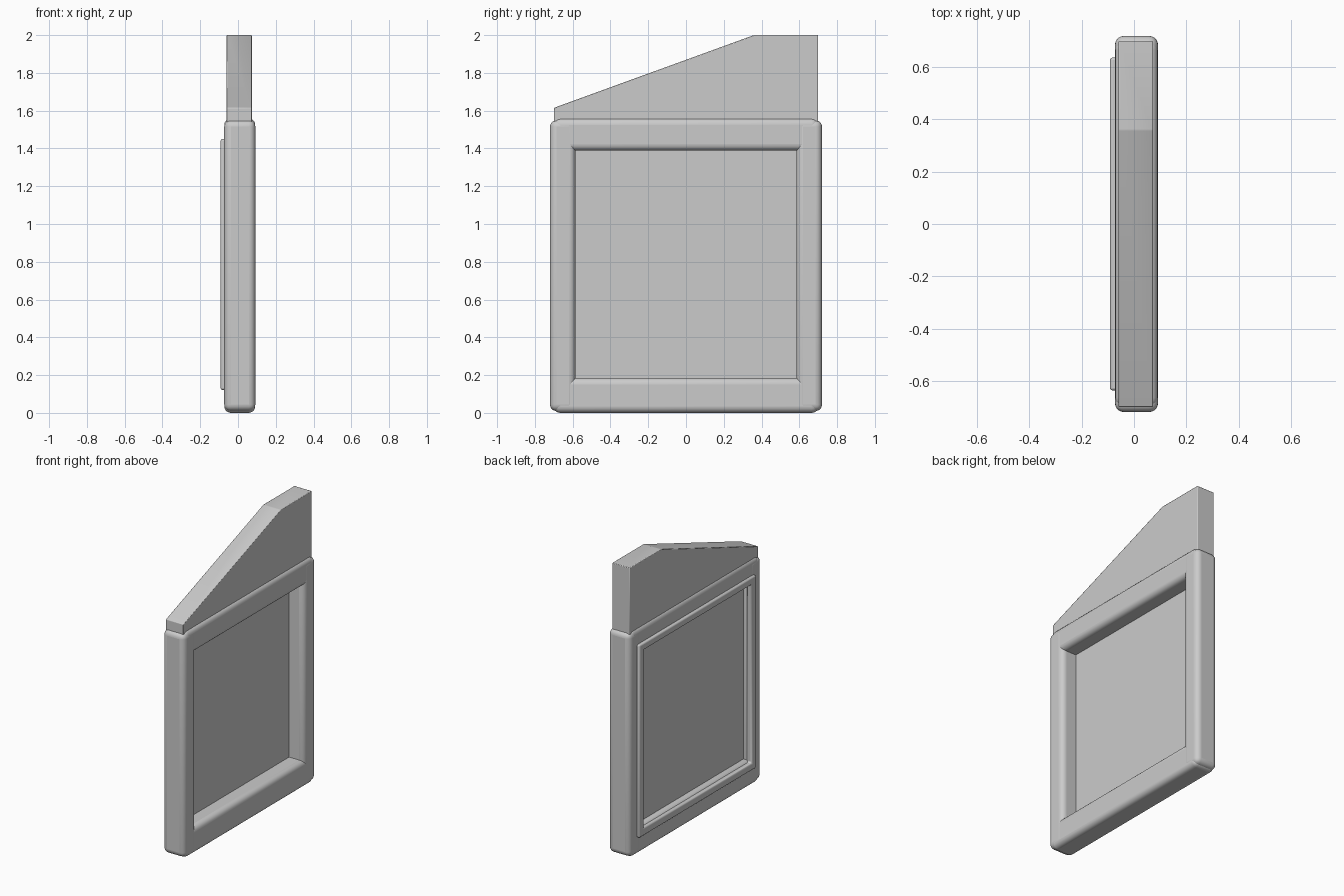
import bpy, bmesh, math
from mathutils import Vector

if "Cube" in bpy.data.objects:
    bpy.data.objects.remove(bpy.data.objects["Cube"])


def finish(name, bm, bevel, segments):
    bmesh.ops.recalc_face_normals(bm, faces=bm.faces)
    mesh = bpy.data.meshes.new(name)
    bm.to_mesh(mesh)
    bm.free()
    ob = bpy.data.objects.new(name, mesh)
    bpy.context.collection.objects.link(ob)
    if bevel:
        mod = ob.modifiers.new("rounding", 'BEVEL')
        mod.width, mod.segments = bevel, segments
        mod.limit_method, mod.angle_limit = 'ANGLE', math.radians(15)
    bpy.ops.object.select_all(action='DESELECT')
    ob.select_set(True)
    bpy.context.view_layer.objects.active = ob
    bpy.ops.object.shade_smooth_by_angle(angle=math.radians(35))
    return ob


def box(name, lo, hi, bevel=0.0, segments=5):
    lo, hi = Vector(lo), Vector(hi)
    bm = bmesh.new()
    bmesh.ops.create_cube(bm, size=1)
    for v in bm.verts:
        v.co = (lo + hi) / 2 + Vector(a * b for a, b in zip(v.co, hi - lo))
    return finish(name, bm, bevel, segments)


# Rounded outer frame: two upright stiles and two rails
for side, s in (("front", -1), ("back", 1)):
    y0, y1 = sorted((s * 0.585, s * 0.72))
    box(side + "_stile", (-0.073, y0, 0.01), (0.092, y1, 1.55), 0.035)
for name, z0, z1 in (("bottom_rail", 0.0, 0.185), ("top_rail", 1.388, 1.56)):
    box(name, (-0.072, -0.70, z0), (0.091, 0.70, z1), 0.035)

# Thin recessed panel
box("inset_panel", (-0.028, -0.61, 0.155), (-0.02, 0.61, 1.42))

# Mitred trim ring on the left face
bm = bmesh.new()
profile = [(-0.092, 0.0), (-0.05, 0.0), (-0.05, 0.05), (-0.092, 0.05)]
loops = []
for sy, sz in ((-1, -1), (1, -1), (1, 1), (-1, 1)):
    loops.append([bm.verts.new((x, sy * (0.637 - d), 0.786 + sz * (0.664 - d)))
                  for x, d in profile])
for i in range(4):
    a, b = loops[i], loops[(i + 1) % 4]
    for j in range(4):
        k = (j + 1) % 4
        bm.faces.new((a[j], a[k], b[k], b[j]))
finish("panel_trim", bm, 0.01, 3)

# Sloped header board
bm = bmesh.new()
outline = [(-0.70, 1.50), (0.70, 1.50), (0.70, 2.0), (0.36, 2.0), (-0.70, 1.615)]
face = bm.faces.new([bm.verts.new((-0.06, y, z)) for y, z in outline])
ext = bmesh.ops.extrude_face_region(bm, geom=[face])
for v in ext["geom"]:
    if isinstance(v, bmesh.types.BMVert):
        v.co.x = 0.073
finish("sloped_header", bm, 0.004, 2)
